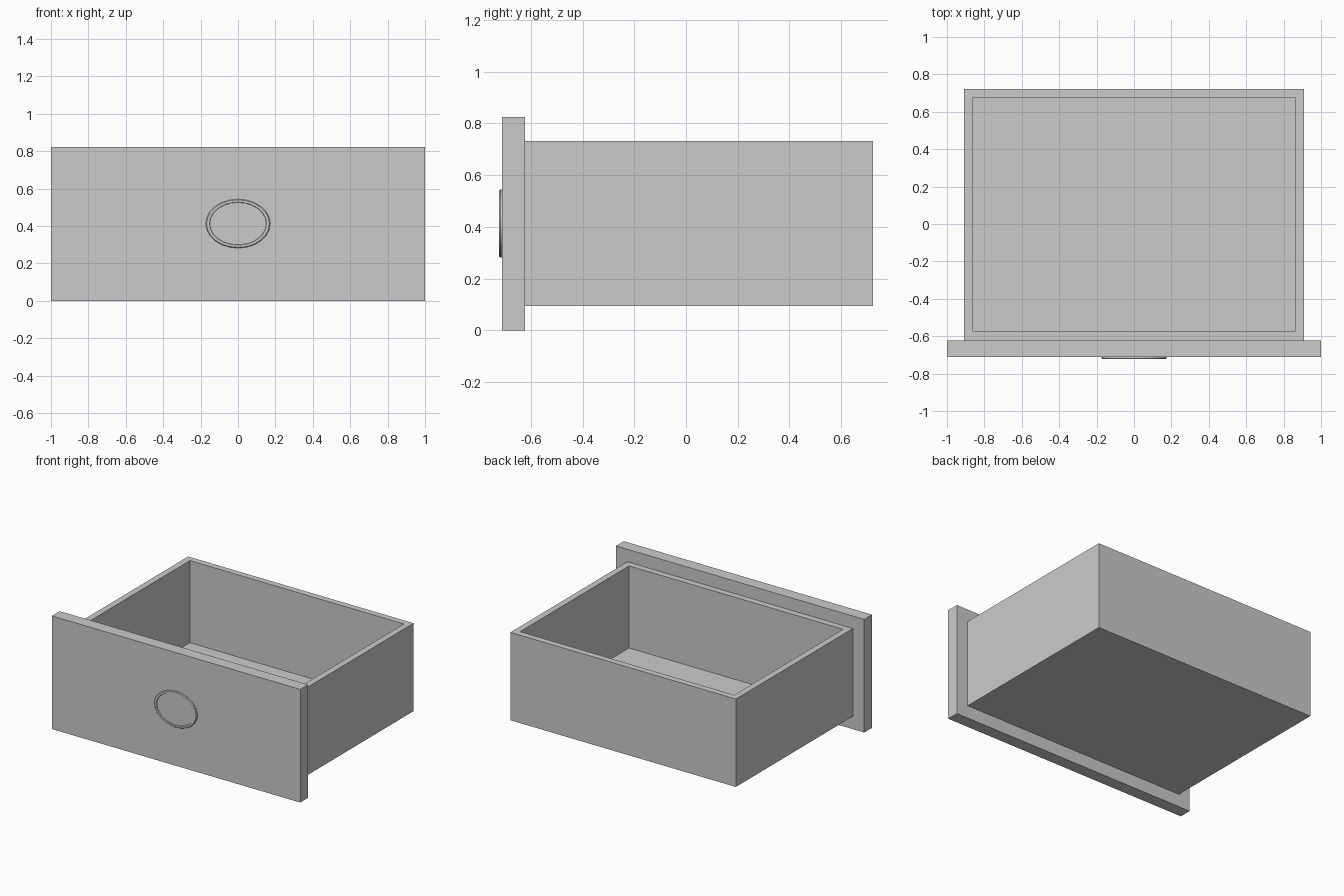
import bpy, bmesh, math

if "Cube" in bpy.data.objects:
    bpy.data.objects.remove(bpy.data.objects["Cube"])

def new_object(name, bm):
    bmesh.ops.recalc_face_normals(bm, faces=bm.faces)
    mesh = bpy.data.meshes.new(name)
    bm.to_mesh(mesh)
    bm.free()
    ob = bpy.data.objects.new(name, mesh)
    bpy.context.collection.objects.link(ob)
    return ob

def box(name, lo, hi):
    bm = bmesh.new()
    bmesh.ops.create_cube(bm, size=1)
    for v in bm.verts:
        v.co = [(a + b) / 2 + c * (b - a) for a, b, c in zip(lo, hi, v.co)]
    return new_object(name, bm)

# Front panel, wider and taller than the box behind it
box("front_panel", (-1, -0.712, 0), (1, -0.622, 0.824))

# Open-topped box: outer shell, inset rim, sunken floor
X, Y0, Y1, Z0, Z1, WALL, FLOOR = 0.908, -0.622, 0.723, 0.093, 0.733, 0.046, 0.042
bm = bmesh.new()
def loop(inset, z):
    x, a, b = X - inset, Y0 + inset, Y1 - inset
    return [bm.verts.new(p) for p in ((-x, a, z), (x, a, z), (x, b, z), (-x, b, z))]
loops = [loop(0, Z0), loop(0, Z1), loop(WALL, Z1), loop(WALL, Z0 + FLOOR)]
for low, high in zip(loops, loops[1:]):
    for i in range(4):
        j = (i + 1) % 4
        bm.faces.new((low[i], low[j], high[j], high[i]))
bm.faces.new(loops[0])
bm.faces.new(loops[-1])
new_object("drawer_box", bm)

# Oval pull plate: raised rim around a slightly sunken face
SIDES = 24
profile = [(0.173, 0.131, -0.712), (0.173, 0.131, -0.718), (0.168, 0.127, -0.723),
           (0.153, 0.115, -0.723), (0.151, 0.113, -0.717)]
bm = bmesh.new()
rings = [[bm.verts.new((rx * math.cos(2 * math.pi * i / SIDES), y,
                        0.413 + rz * math.sin(2 * math.pi * i / SIDES)))
          for i in range(SIDES)] for rx, rz, y in profile]
for a, b in zip(rings, rings[1:]):
    for i in range(SIDES):
        j = (i + 1) % SIDES
        bm.faces.new((a[i], a[j], b[j], b[i]))
bm.faces.new(rings[0])
bm.faces.new(rings[-1])
pull = new_object("oval_pull", bm)
bpy.context.view_layer.objects.active = pull
pull.select_set(True)
bpy.ops.object.shade_smooth_by_angle(angle=math.radians(30))
